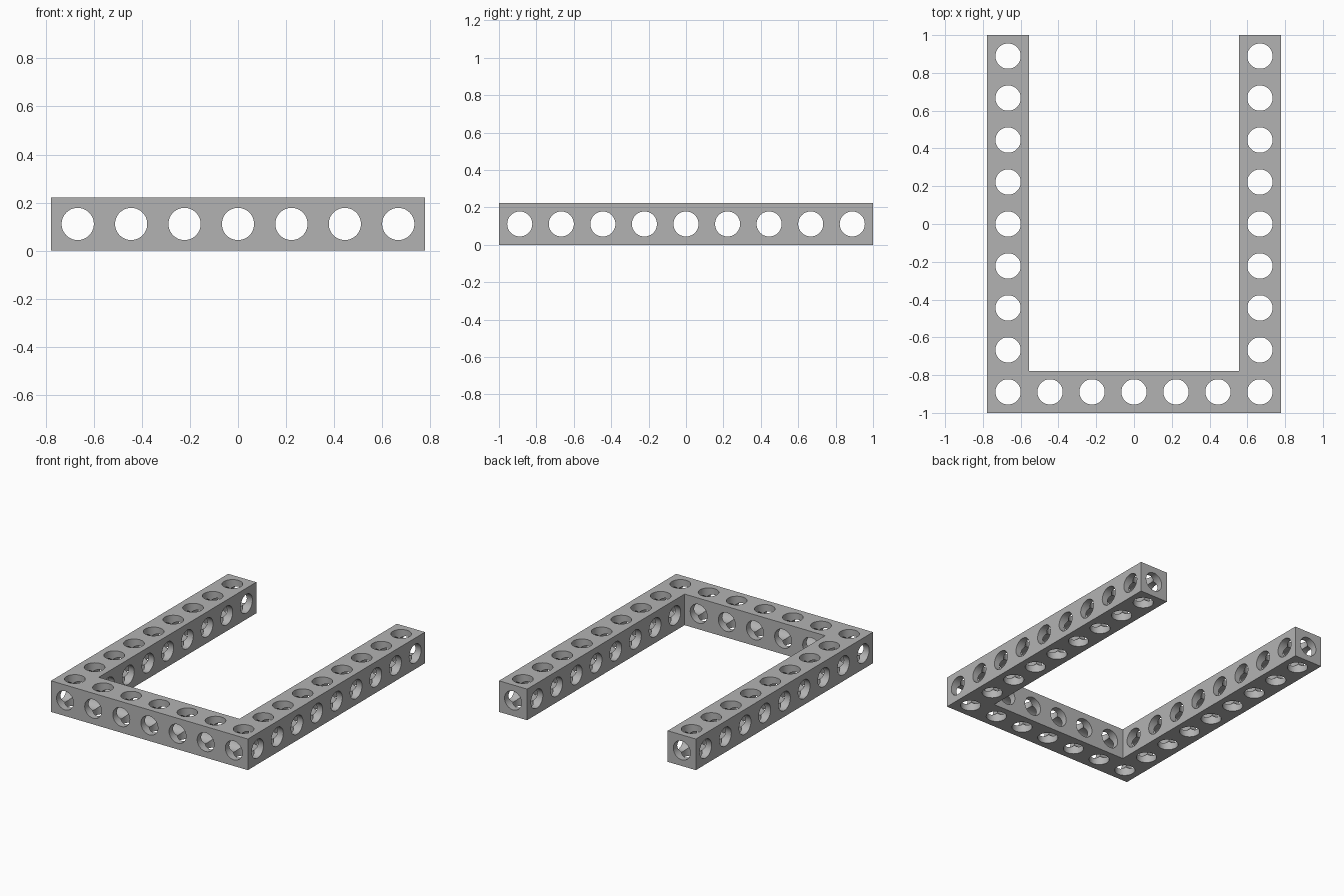
import bpy
import bmesh
from math import cos, sin, tau
from mathutils import Vector

PITCH = 2 / 9          # size of one cubic cell
HALF = PITCH / 2
HOLE = 0.067           # hole radius
SEGMENTS = 48
COLUMNS, ROWS = 7, 9   # cells across the base and along each arm

default = bpy.data.objects.get("Cube")
if default:
    bpy.data.objects.remove(default)

grey = bpy.data.materials.new("light_grey")
grey.use_nodes = True
colour = (0.45, 0.45, 0.45, 1)
grey.diffuse_color = colour
grey.node_tree.nodes["Principled BSDF"].inputs["Base Color"].default_value = colour

DIRECTIONS = [Vector(d) for d in
              ((1, 0, 0), (-1, 0, 0), (0, 1, 0), (0, -1, 0), (0, 0, 1), (0, 0, -1))]


def add_side(bm, centre, direction, outside):
    """Bore from the crossing of the three holes out to one cell side,
    with a drilled square face where that side is exposed."""
    turn = direction.to_track_quat('Z', 'Y')
    inner, rim, edge = [], [], []
    for i in range(SEGMENTS):
        c, s = cos(tau * i / SEGMENTS), sin(tau * i / SEGMENTS)
        reach = max(abs(c), abs(s))

        def vert(radius, height):
            return bm.verts.new(centre + turn @ Vector((radius * c, radius * s, height)))

        inner.append(vert(HOLE, HOLE * reach))
        rim.append(vert(HOLE, HALF))
        if outside:
            edge.append(vert(HALF / reach, HALF))
    for i in range(SEGMENTS):
        j = (i + 1) % SEGMENTS
        bm.faces.new((inner[i], rim[i], rim[j], inner[j]))
        if outside:
            bm.faces.new((rim[i], edge[i], edge[j], rim[j]))


def add_beam(name, cells, frame):
    bm = bmesh.new()
    for column, row in cells:
        centre = Vector(((column - (COLUMNS - 1) / 2) * PITCH,
                         (row - (ROWS - 1) / 2) * PITCH, HALF))
        for d in DIRECTIONS:
            neighbour = (column + round(d.x), row + round(d.y))
            add_side(bm, centre, d, d.z != 0 or neighbour not in frame)
    bmesh.ops.remove_doubles(bm, verts=bm.verts, dist=0.0001)
    mesh = bpy.data.meshes.new(name)
    bm.to_mesh(mesh)
    bm.free()
    mesh.materials.append(grey)
    beam = bpy.data.objects.new(name, mesh)
    bpy.context.collection.objects.link(beam)
    bpy.ops.object.select_all(action='DESELECT')
    beam.select_set(True)
    bpy.context.view_layer.objects.active = beam
    bpy.ops.object.shade_smooth_by_angle(angle=0.5)


# Base beam along the front and two arms reaching back
beams = {
    "base_beam": [(column, 0) for column in range(COLUMNS)],
    "right_arm": [(0, row) for row in range(1, ROWS)],
    "left_arm": [(COLUMNS - 1, row) for row in range(1, ROWS)],
}
frame = {cell for cells in beams.values() for cell in cells}
for name, cells in beams.items():
    add_beam(name, cells, frame)
